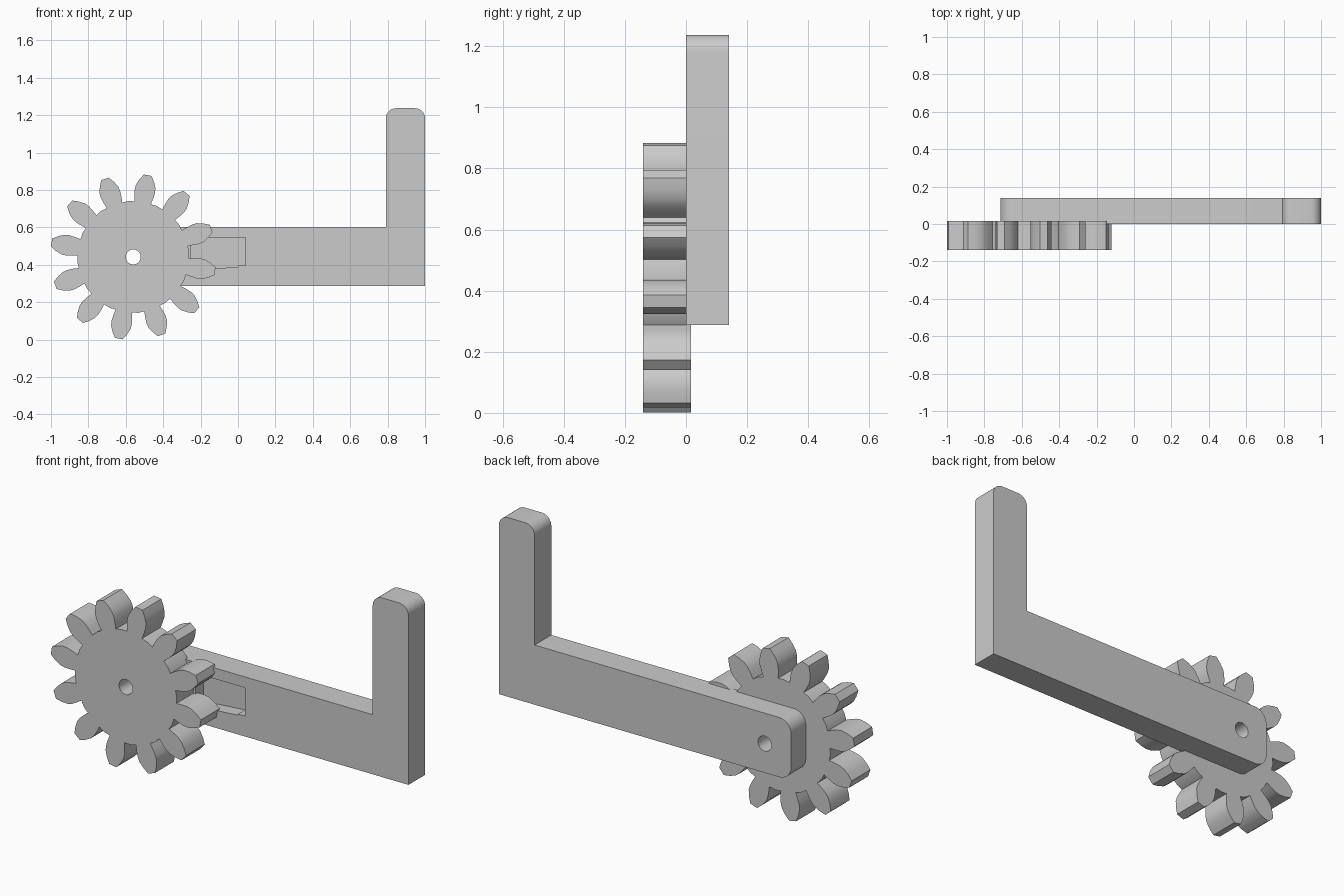
import bpy, bmesh, math
from mathutils import Vector

cube = bpy.data.objects.get("Cube")
if cube:
    bpy.data.objects.remove(cube, do_unlink=True)

grey = bpy.data.materials.new("plain grey")
grey.use_nodes = True
grey.diffuse_color = (0.6, 0.6, 0.6, 1)
grey.node_tree.nodes["Principled BSDF"].inputs["Base Color"].default_value = (0.6, 0.6, 0.6, 1)

HUB = Vector((-0.56, 0.442))
HOLE = 0.04


def extrude(name, outline, y0, y1):
    """Solid from an outline in the x-z plane, running from y0 to y1."""
    bm = bmesh.new()
    face = bm.faces.new([bm.verts.new((p[0], y0, p[1])) for p in outline])
    new = bmesh.ops.extrude_face_region(bm, geom=[face])["geom"]
    bmesh.ops.translate(bm, vec=(0, y1 - y0, 0),
                        verts=[v for v in new if isinstance(v, bmesh.types.BMVert)])
    bmesh.ops.recalc_face_normals(bm, faces=bm.faces)
    mesh = bpy.data.meshes.new(name)
    bm.to_mesh(mesh)
    bm.free()
    mesh.materials.append(grey)
    obj = bpy.data.objects.new(name, mesh)
    bpy.context.collection.objects.link(obj)
    return obj


def polar(radius, angle):
    return HUB + radius * Vector((math.cos(angle), math.sin(angle)))


def rounded(corners, steps=8):
    """Outline whose corners (x, z, radius) are right angles with optional rounding."""
    points = []
    for i, (x, z, r) in enumerate(corners):
        p = Vector((x, z))
        if r == 0:
            points.append(p)
            continue
        back = (Vector(corners[i - 1][:2]) - p).normalized()
        ahead = (Vector(corners[(i + 1) % len(corners)][:2]) - p).normalized()
        centre = p + r * (back + ahead)
        for k in range(steps + 1):
            t = math.pi / 2 * k / steps
            points.append(centre - r * (math.cos(t) * ahead + math.sin(t) * back))
    return points


def cut(obj, cutter):
    mod = obj.modifiers.new("cut", "BOOLEAN")
    mod.operation = "DIFFERENCE"
    mod.solver = "EXACT"
    mod.object = cutter
    bpy.ops.object.select_all(action="DESELECT")
    bpy.context.view_layer.objects.active = obj
    obj.select_set(True)
    bpy.ops.object.modifier_apply(modifier=mod.name)
    bpy.data.objects.remove(cutter, do_unlink=True)


def bore(obj):
    circle = [polar(HOLE, math.tau * k / 32) for k in range(32)]
    cut(obj, extrude("bore_cutter", circle, -0.3, 0.3))


# Gear: twelve bulging teeth given as (radius, half width)
TEETH = 12
flank = [(0.297, 0.044), (0.33, 0.051), (0.36, 0.055), (0.385, 0.053),
         (0.415, 0.04), (0.444, 0.021)]
side = [(r, math.asin(w / r)) for r, w in flank]
outline = []
for n in range(TEETH):
    mid = math.radians(80) + math.tau * n / TEETH
    outline += [polar(r, mid - a) for r, a in side]
    outline += [polar(r, mid + a) for r, a in reversed(side)]
    outline.append(polar(0.3, mid + math.pi / TEETH))
gear = extrude("gear", outline, -0.14, 0.017)
bore(gear)

# L-shaped arm with rounded hub end and rounded upright tip
arm = extrude("crank_arm", rounded([
    (-0.715, 0.287, 0.07), (1, 0.287, 0), (1, 1.237, 0.055),
    (0.79, 1.237, 0.055), (0.79, 0.603, 0), (-0.715, 0.603, 0.07)]), 0, 0.14)
bore(arm)

# Shallow pocket in the arm beside the gear
pocket = [(-0.25, 0.37), (-0.12, 0.38), (0, 0.389), (0, 0.395),
          (0.04, 0.395), (0.04, 0.545), (-0.25, 0.545)]
cut(arm, extrude("pocket_cutter", pocket, -0.05, 0.07))

# Smooth curved sides, keep hard edges
bpy.ops.object.select_all(action="DESELECT")
for obj in (gear, arm):
    obj.select_set(True)
    bpy.context.view_layer.objects.active = obj
bpy.ops.object.shade_smooth_by_angle(angle=math.radians(28))
